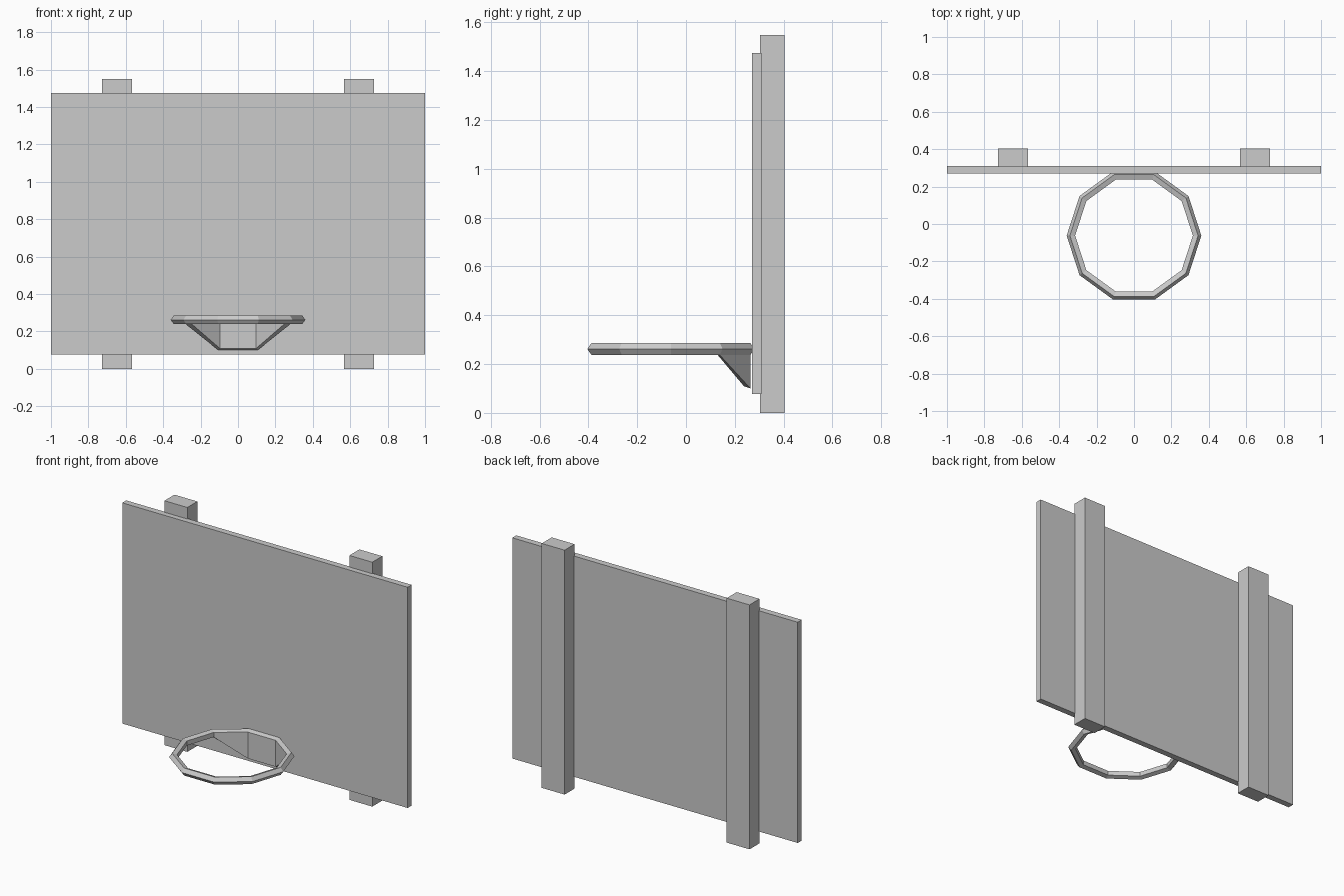
import bpy, bmesh
from math import sin, cos, radians
from mathutils import Vector

cube = bpy.data.objects.get("Cube")
if cube:
    bpy.data.objects.remove(cube, do_unlink=True)

grey = bpy.data.materials.new("plain grey")
grey.use_nodes = True
colour = (0.6, 0.6, 0.6, 1)
grey.diffuse_color = colour
grey.node_tree.nodes["Principled BSDF"].inputs["Base Color"].default_value = colour

RING_Y, RING_Z = -0.062, 0.262
MAJOR, MINOR = 0.335, 0.025
SIDES, SECTION = 10, 5


def finish(name, bm):
    bmesh.ops.recalc_face_normals(bm, faces=bm.faces)
    mesh = bpy.data.meshes.new(name)
    bm.to_mesh(mesh)
    bm.free()
    mesh.materials.append(grey)
    obj = bpy.data.objects.new(name, mesh)
    bpy.context.collection.objects.link(obj)


def box(name, low, high):
    bm = bmesh.new()
    bmesh.ops.create_cube(bm, size=1)
    low, high = Vector(low), Vector(high)
    for v in bm.verts:
        v.co = (low + high) / 2 + v.co * (high - low)
    finish(name, bm)


def loft(name, sections, closed):
    """Join matching cross-sections with quads; cap the ends of an open strip."""
    bm = bmesh.new()
    rows = [[bm.verts.new(p) for p in s] for s in sections]
    n = len(rows[0])
    pairs = list(zip(rows, rows[1:]))
    if closed:
        pairs.append((rows[-1], rows[0]))
    else:
        bm.faces.new(rows[0])
        bm.faces.new(rows[-1])
    for a, b in pairs:
        for j in range(n):
            k = (j + 1) % n
            bm.faces.new((a[j], a[k], b[k], b[j]))
    finish(name, bm)


def around(step, section_step, drop=0.0):
    """Point on the ring's surface, optionally lowered."""
    a = radians(360 / SIDES * step)
    b = radians(360 / SECTION * section_step)
    r = MAJOR + MINOR * cos(b)
    return (r * cos(a), RING_Y + r * sin(a), RING_Z + MINOR * sin(b) - drop)


# Backboard
box("backboard", (-1, 0.27, 0.077), (1, 0.31, 1.475))

# Two upright posts behind the board
for side, name in ((-1, "right_post"), (1, "left_post")):
    x = side * 0.648
    box(name, (x - 0.08, 0.304, 0), (x + 0.08, 0.404, 1.548))

# Ten-sided hoop with a five-sided section
loft("hoop", [[around(i, j) for j in range(SECTION)] for i in range(SIDES)], True)

# Bracket under the rear of the hoop, tapering up at both ends
loft("hoop_bracket",
     [[around(i, 3), around(i, 4), around(i, 4, d), around(i, 3, d)]
      for i, d in ((1, 0.002), (2, 0.138), (3, 0.138), (4, 0.002))], False)
